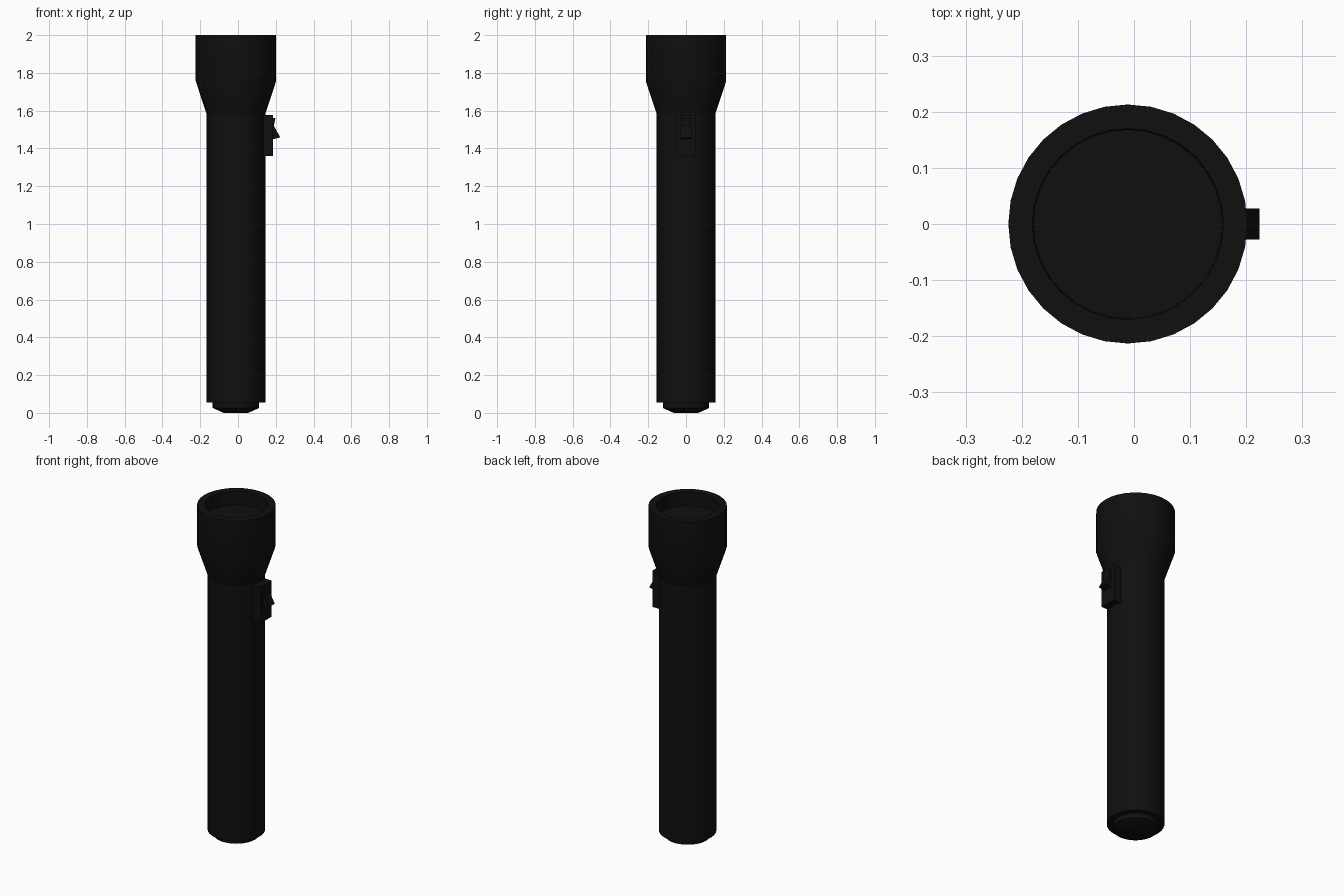
import bpy, bmesh, math

if "Cube" in bpy.data.objects:
    bpy.data.objects.remove(bpy.data.objects["Cube"])

CX = -0.011   # axis of the tube (switch shifts the overall centre)
SIDES = 32

black = bpy.data.materials.new("black_plastic")
black.diffuse_color = (0.005, 0.005, 0.005, 1)
black.use_nodes = True
black.node_tree.nodes["Principled BSDF"].inputs["Base Color"].default_value = black.diffuse_color


def finish(name, bm, smooth=True):
    bmesh.ops.recalc_face_normals(bm, faces=bm.faces)
    me = bpy.data.meshes.new(name)
    bm.to_mesh(me)
    bm.free()
    ob = bpy.data.objects.new(name, me)
    bpy.context.collection.objects.link(ob)
    me.materials.append(black)
    if smooth:
        bpy.ops.object.select_all(action='DESELECT')
        ob.select_set(True)
        bpy.context.view_layer.objects.active = ob
        bpy.ops.object.shade_smooth_by_angle(angle=math.radians(30))
    return ob


def lathe(name, profile):
    """Revolve (radius, z) points; a zero radius closes the end."""
    bm = bmesh.new()
    rings = []
    for r, z in profile:
        if r == 0:
            rings.append([bm.verts.new((CX, 0, z))] * SIDES)
        else:
            rings.append([bm.verts.new((CX + r * math.cos(math.tau * i / SIDES),
                                        r * math.sin(math.tau * i / SIDES), z))
                          for i in range(SIDES)])
    for a, b in zip(rings, rings[1:]):
        for i in range(SIDES):
            j = (i + 1) % SIDES
            bm.faces.new(list(dict.fromkeys((a[i], a[j], b[j], b[i]))))
    return finish(name, bm)


def extrude_y(name, outline, half):
    """Extrude an (x, z) outline symmetrically along y."""
    bm = bmesh.new()
    f = bm.faces.new([bm.verts.new((x, -half, z)) for x, z in outline])
    ext = bmesh.ops.extrude_face_region(bm, geom=[f])["geom"]
    bmesh.ops.translate(bm, vec=(0, 2 * half, 0),
                        verts=[v for v in ext if isinstance(v, bmesh.types.BMVert)])
    return finish(name, bm, smooth=False)


# Barrel with its lower lip
lathe("barrel", [(0.122, 0.055), (0.156, 0.055), (0.156, 1.585)])

# Tail cap, tapering to the base
lathe("tail_cap", [(0.123, 0.06), (0.123, 0.026), (0.065, 0.0), (0, 0.0)])

# Flared head with the recessed front rim
lathe("head", [(0.156, 1.585), (0.213, 1.757), (0.213, 2.0),
               (0.17, 2.0), (0.168, 1.92)])

# Lens at the bottom of the recess
lathe("lens", [(0.168, 1.92), (0, 1.92)])

# Switch housing and rocker on the right side
extrude_y("switch_housing", [(0.12, 1.36), (0.185, 1.36), (0.185, 1.578), (0.12, 1.578)], 0.052)
extrude_y("switch_rocker", [(0.17, 1.45), (0.19, 1.45), (0.224, 1.458), (0.19, 1.52),
                            (0.198, 1.56), (0.17, 1.56)], 0.028)
